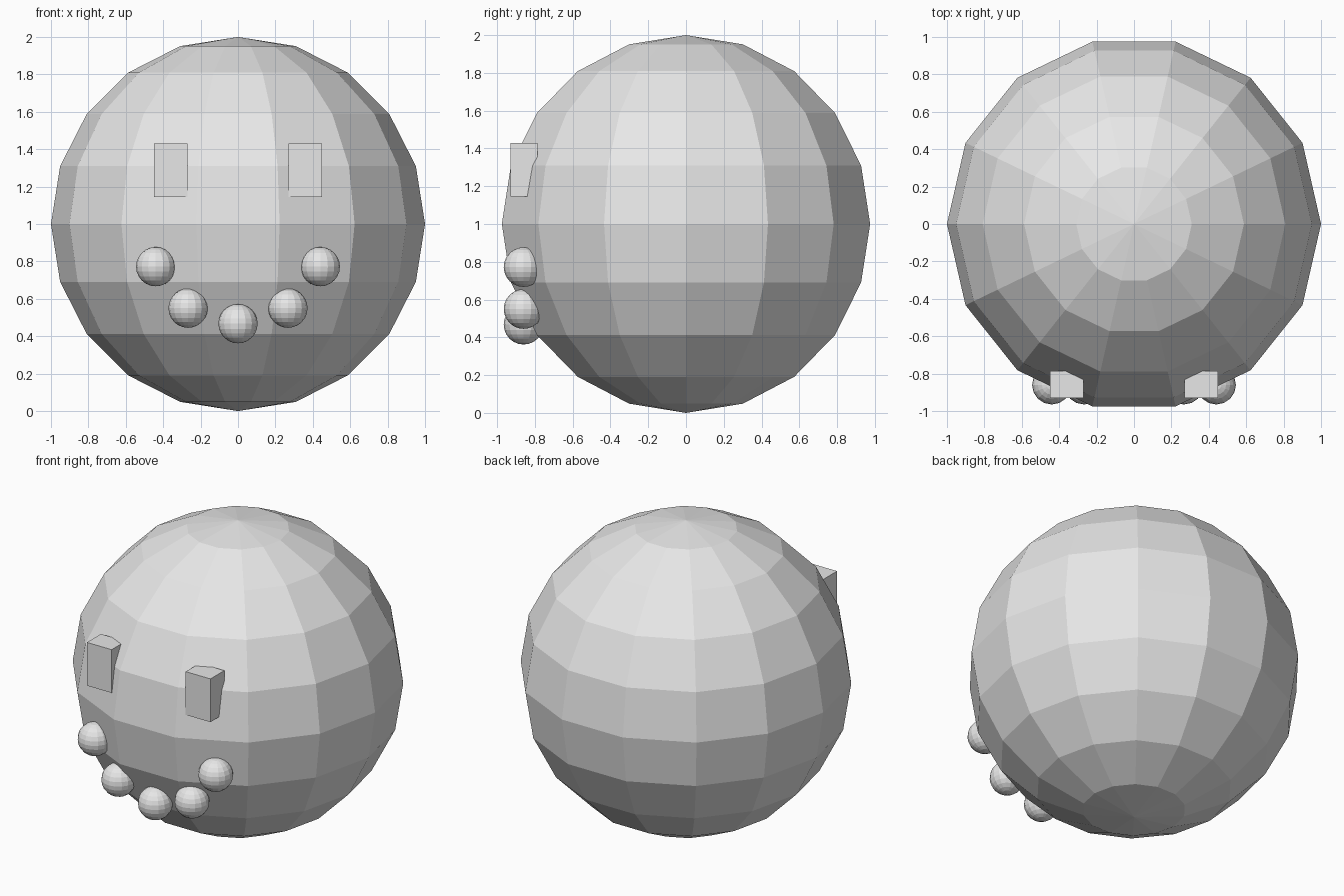
import bpy, bmesh
from math import pi, sin, cos
from mathutils import Matrix

cube = bpy.data.objects.get("Cube")
if cube:
    bpy.data.objects.remove(cube, do_unlink=True)

grey = bpy.data.materials.new("plain_grey")
GREY = (0.8, 0.8, 0.8, 1)
grey.use_nodes = True
grey.diffuse_color = GREY
grey.node_tree.nodes["Principled BSDF"].inputs["Base Color"].default_value = GREY


def add_object(name, bm):
    bmesh.ops.recalc_face_normals(bm, faces=bm.faces)
    mesh = bpy.data.meshes.new(name)
    bm.to_mesh(mesh)
    bm.free()
    mesh.materials.append(grey)
    obj = bpy.data.objects.new(name, mesh)
    bpy.context.collection.objects.link(obj)


def ball(name, centre, radius, segments, rings):
    """Flat-shaded ball turned from a half circle, first meridian on +x."""
    bm = bmesh.new()
    arc = [bm.verts.new((radius * sin(pi * i / rings), 0, radius * cos(pi * i / rings)))
           for i in range(rings + 1)]
    edges = [bm.edges.new(pair) for pair in zip(arc, arc[1:])]
    bmesh.ops.spin(bm, geom=arc + edges, cent=(0, 0, 0), axis=(0, 0, 1),
                   angle=2 * pi, steps=segments)
    bmesh.ops.remove_doubles(bm, verts=bm.verts, dist=radius * 0.001)
    bmesh.ops.translate(bm, verts=bm.verts, vec=centre)
    add_object(name, bm)


def block(name, low, high):
    bm = bmesh.new()
    mid = [(a + b) / 2 for a, b in zip(low, high)]
    size = [b - a for a, b in zip(low, high)]
    bmesh.ops.create_cube(bm, size=1, matrix=Matrix.Translation(mid) @ Matrix.Diagonal(size + [1]))
    add_object(name, bm)


# Head
ball("head", (0, 0, 1), 1, 14, 10)

# Eyes
block("left_eye", (0.27, -0.93, 1.145), (0.45, -0.785, 1.43))
block("right_eye", (-0.45, -0.93, 1.145), (-0.27, -0.785, 1.43))

# Smile made of beads
ball("mouth_bead_middle", (0, -0.86, 0.467), 0.105, 16, 12)
for side, sign in (("left", 1), ("right", -1)):
    ball(side + "_mouth_bead_inner", (sign * 0.267, -0.86, 0.55), 0.105, 16, 12)
    ball(side + "_mouth_bead_outer", (sign * 0.44, -0.86, 0.772), 0.105, 16, 12)
